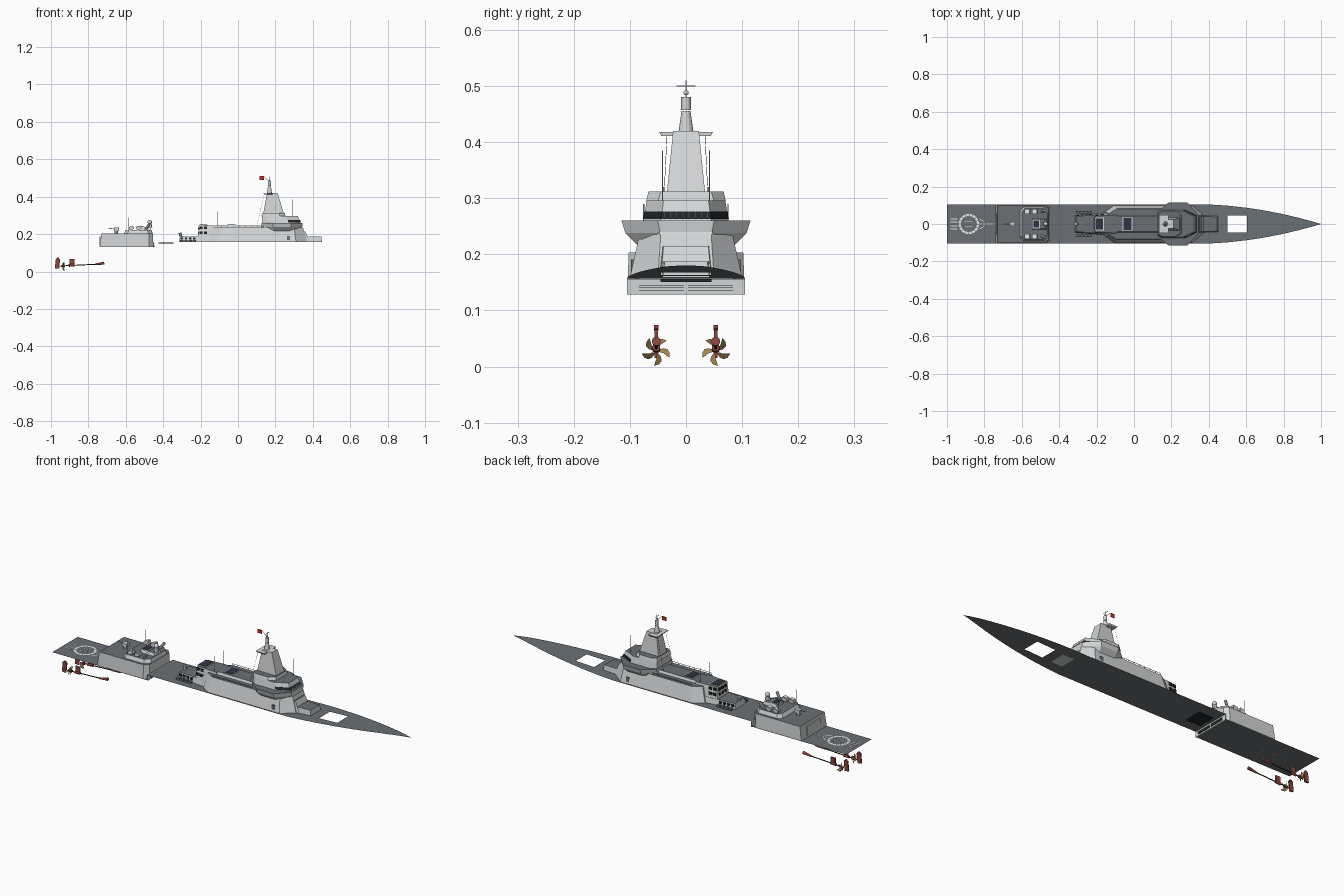
import bpy, bmesh, math
from mathutils import Vector, Matrix

cube = bpy.data.objects.get("Cube")
if cube:
    bpy.data.objects.remove(cube, do_unlink=True)


def material(name, r, g, b):
    m = bpy.data.materials.new(name)
    m.use_nodes = True
    m.diffuse_color = (r, g, b, 1)
    m.node_tree.nodes["Principled BSDF"].inputs["Base Color"].default_value = (r, g, b, 1)
    return m


GREY = material("hull grey", .65, .67, .68)
DECK = material("deck grey", .145, .163, .178)
DARK = material("window black", .015, .018, .022)
NAVY = material("hatch navy", .03, .035, .06)
WHITE = material("marking white", .8, .8, .8)
RED = material("underwater red", .26, .06, .05)
GOLD = material("propeller bronze", .38, .25, .09)
FLAG = material("flag red", .5, .03, .02)


def finish(name, bm, *mats, closed=True):
    if closed:
        bmesh.ops.recalc_face_normals(bm, faces=bm.faces)
    mesh = bpy.data.meshes.new(name)
    bm.to_mesh(mesh)
    bm.free()
    for m in mats:
        mesh.materials.append(m)
    ob = bpy.data.objects.new(name, mesh)
    bpy.context.collection.objects.link(ob)
    return ob


def tier(name, low, z0, high, z1, wall=GREY, roof=DECK):
    """Tapered storey from half outlines mirrored across the centreline."""
    bm = bmesh.new()
    rings = []
    for half, z in ((low, z0), (high, z1)):
        pts = half + [(x, -y) for x, y in reversed(half)]
        rings.append([bm.verts.new((x, y, z)) for x, y in pts])
    a, b = rings
    n = len(a)
    bm.faces.new(a)
    bm.faces.new(b).material_index = 1
    for i in range(n):
        bm.faces.new((a[i], a[(i + 1) % n], b[(i + 1) % n], b[i]))
    return finish(name, bm, wall, roof)


def box(name, centre, size, mat, tilt=0):
    bm = bmesh.new()
    bmesh.ops.create_cube(bm, size=1)
    bm.transform(Matrix.Translation(centre) @ Matrix.Rotation(tilt, 4, "Y")
                 @ Matrix.Diagonal((*size, 1)))
    return finish(name, bm, mat)


def sheet(name, points, z, mat):
    bm = bmesh.new()
    bm.faces.new([bm.verts.new((x, y, z)) for x, y in points])
    return finish(name, bm, mat, closed=False)


def rod(name, start, end, r0, mat, r1=None, sides=8):
    a, b = Vector(start), Vector(end)
    bm = bmesh.new()
    bmesh.ops.create_cone(bm, cap_ends=True, segments=sides, radius1=r0,
                          radius2=r0 if r1 is None else r1, depth=(b - a).length)
    turn = (b - a).to_track_quat("Z", "Y").to_matrix().to_4x4()
    bm.transform(Matrix.Translation((a + b) / 2) @ turn)
    return finish(name, bm, mat)


def ball(name, centre, r, mat):
    bm = bmesh.new()
    bmesh.ops.create_uvsphere(bm, u_segments=12, v_segments=8, radius=r)
    bm.transform(Matrix.Translation(centre))
    finish(name, bm, mat).data.shade_smooth()


def lerp(a, b, t, grow=0):
    return [(p[0] + (q[0] - p[0]) * t + grow, p[1] + (q[1] - p[1]) * t + grow)
            for p, q in zip(a, b)]


def hatch(x, z, length, width):
    box("hatch_frame", (x, 0, z + .001), (length + .01, width + .01, .002), GREY)
    box("roof_hatch", (x, 0, z + .002), (length, width, .004), NAVY)


# Main deck sheet with rising bow and a square gun opening
bm = bmesh.new()
stations = [-.45, 0, .35, .43, .5, .605] + [.64 + .02 * i for i in range(19)]
rows = []
for x in stations:
    t = max(0, (x - .35) / .65)
    w = max(.0005, .105 * (1 - t ** 1.85))
    inner = min(.045, w * .8)
    z = .157 + .027 * t - .006 * t ** 12
    rows.append([bm.verts.new((x, y, z)) for y in (-w, -inner, inner, w)])
for x, a, b in zip(stations, rows, rows[1:]):
    for j in range(3):
        if not (j == 1 and x == .5):
            bm.faces.new((a[j], b[j], b[j + 1], a[j + 1]))
finish("main_deck", bm, DECK, closed=False)
box("keel_hatch", (-.385, 0, .1535), (.08, .09, .005), DARK)

# Lower flight deck and the ribbed bulkhead at the step
sheet("flight_deck", [(-1, -.105), (-.45, -.105), (-.45, .105), (-1, .105)], .13, DECK)
box("step_bulkhead", (-.451, 0, .142), (.004, .21, .028), GREY)
for s in (-1, 1):
    for z in (.135, .14, .145):
        box("bulkhead_rib", (-.447, s * .044, z), (.005, .08, .001), DECK)

# Flight deck markings
for i in range(16):
    a0 = math.tau * i / 16
    arc = [(r, a0 + s) for r, s in ((.043, 0), (.055, 0), (.055, .33), (.043, .33))]
    sheet("landing_circle_dash",
          [(-.883 + r * math.cos(a), r * math.sin(a)) for r, a in arc], .131, WHITE)
for i in range(5):
    box("centre_dash", (-.82 + .02 * i, 0, .1305), (.014, .003, .001), WHITE)
for s in (-1, 1):
    box("touchdown_bar", (-.883, s * .012, .1305), (.04, .003, .001), WHITE)
    for y in (.01, .026):
        box("stern_bar", (-.963, s * y, .1305), (.036, .005, .001), WHITE)
    sheet("guide_line", [(-.825, s * .024), (-.80, s * .01), (-.80, s * .014), (-.825, s * .028)],
          .131, WHITE)

# Hangar and its raised forward deckhouse
tier("hangar", [(-.74, .105), (-.475, .105), (-.452, .085)], .131,
     [(-.73, .102), (-.475, .102), (-.455, .082)], .203)
tier("hangar_upper", [(-.61, .07), (-.59, .09), (-.48, .09), (-.457, .065)], .203,
     [(-.60, .065), (-.585, .083), (-.485, .083), (-.462, .06)], .222)
tier("hangar_tower", [(-.54, .03), (-.465, .03)], .222, [(-.545, .027), (-.47, .024)], .238)
hatch(-.523, .238, .03, .04)
box("hangar_door", (-.737, 0, .163), (.006, .11, .05), GREY)
rod("director_stand", (-.472, 0, .236), (-.472, 0, .26), .014, GREY, .009)
ball("director_dome", (-.472, 0, .264), .012, GREY)
rod("aft_gun_base", (-.65, 0, .203), (-.65, 0, .216), .009, GREY)
box("aft_gun_house", (-.65, 0, .225), (.028, .022, .018), GREY)
rod("aft_gun_barrel", (-.66, 0, .227), (-.695, 0, .232), .002, GREY)
for s in (-1, 1):
    for x in (-.57, -.53):
        box("launcher_canister", (x, s * .066, .232), (.026, .026, .016), GREY, -.25)
        box("canister_lid", (x, s * .066, .2415), (.018, .018, .003), WHITE, -.25)
    rod("decoy_launcher", (-.495, s * .065, .222), (-.475, s * .072, .252), .007, GREY)
    rod("hangar_aerial", (-.585, s * .075, .22), (-.585, s * .075, .29), .0012, GREY, sides=5)

# Small aft deckhouse and funnel block
tier("aft_low_house", [(-.315, .045), (-.14, .06)], .1585, [(-.31, .04), (-.14, .055)], .187)
tier("funnel_block", [(-.22, .05), (-.09, .065)], .1585, [(-.205, .042), (-.09, .05)], .247)
hatch(-.185, .247, .04, .06)
for s in (-1, 1):
    for i in range(4):
        x = -.30 + .022 * i
        y = s * (.0455 + .0018 * i)
        box("low_house_vent", (x, y, .176), (.013, .006, .011), DARK)
        box("deck_locker", (x, s * .062, .164), (.018, .014, .011), DECK)
    for z in (.208, .234):
        for i in range(2):
            box("funnel_louvre", (-.198 + .024 * i, s * (.0465 + (.225 - z) * .08 + .001 * i), z),
                (.017, .006, .014), DARK)
for y in (-.024, 0, .024):
    for z in (.205, .23):
        box("aft_window", (-.211, y, z), (.008, .013, .012), DARK)
rod("deck_crane", (-.305, 0, .185), (-.31, 0, .207), .008, GREY)

# Long midships house
tier("midships_house", [(-.155, .065), (-.105, .1), (.31, .1), (.37, .05)], .1585,
     [(-.135, .055), (-.09, .083), (.30, .083), (.347, .045)], .235)
tier("midships_roof_house", [(-.1, .045), (.14, .045)], .235,
     [(-.095, .04), (.14, .04)], .247)
hatch(-.035, .247, .042, .062)
tier("forward_box", [(.33, .045), (.45, .042)], .1585, [(.33, .042), (.445, .038)], .187)
tier("forward_step", [(.33, .05), (.385, .045)], .1585, [(.33, .045), (.36, .04)], .215)
for s in (-1, 1):
    rod("roof_rail", (-.09, s * .081, .243), (.14, s * .081, .243), .0012, GREY, sides=5)
    for i in range(8):
        box("rail_post", (-.09 + .032 * i, s * .081, .239), (.002, .002, .01), GREY)
    box("side_door", (.27, s * .095, .176), (.016, .006, .03), DECK)

# Bridge with overhanging wings, flush at the front
wing_foot = [(.14, .06), (.195, .083), (.275, .083), (.340, .043)]
wing_mid = [(.13, .063), (.187, .108), (.283, .108), (.343, .046)]
wing_top = [(.125, .065), (.185, .115), (.285, .115), (.345, .05)]
tier("bridge_wing_flare", wing_foot, .213, wing_mid, .238)
tier("bridge_wing_bulwark", wing_mid, .238, wing_top, .26)
low = [(.125, .06), (.15, .08), (.275, .08), (.345, .048)]
high = [(.13, .055), (.155, .07), (.26, .07), (.32, .04)]
tier("bridge", low, .235, high, .296)
tier("bridge_windows", lerp(low, high, .46, .001)[2:], .263,
     lerp(low, high, .67, .001)[2:], .276, DARK, DARK)
for i in range(8):
    box("window_mullion", (.3325, -.0385 + .011 * i, .2695), (.005, .0018, .013), GREY, -.4)
tier("bridge_top_house", [(.125, .056), (.15, .071), (.225, .071), (.255, .05)], .294,
     [(.13, .055), (.15, .067), (.22, .067), (.25, .045)], .312)

# Mast tower
tier("mast_tower", [(.135, .034), (.245, .034)], .31, [(.155, .023), (.212, .023)], .42, roof=GREY)
tier("mast_platform", [(.14, .044), (.185, .044)], .411, [(.135, .048), (.185, .048)], .418,
     roof=GREY)
rod("upper_mast", (.168, 0, .42), (.168, 0, .455), .013, GREY, .008, 12)
rod("mast_drum", (.168, 0, .457), (.168, 0, .48), .0085, GREY, sides=12)
ball("mast_ball", (.168, 0, .488), .0045, GREY)
rod("mast_pin", (.168, 0, .48), (.168, 0, .508), .0012, GREY, sides=6)
rod("mast_yard", (.168, -.017, .5), (.168, .017, .5), .0012, GREY, sides=6)
rod("flag_gaff", (.168, 0, .48), (.14, 0, .508), .001, GREY, sides=5)
box("ensign", (.126, 0, .5), (.024, .002, .02), FLAG)
for s in (-1, 1):
    rod("stay_wire", (.14, s * .034, .41), (.10, s * .042, .245), .0004, DARK, sides=4)
    rod("bridge_aerial", (.29, s * .042, .295), (.29, s * .042, .385), .0007, GREY, sides=5)
    rod("roof_aerial", (-.11, s * .04, .24), (-.11, s * .04, .32), .001, GREY, sides=5)

# Shafts, propellers, struts and rudders
for s in (-1, 1):
    y = s * .053
    rod("propeller_shaft", (-.94, y, .03), (-.73, y, .04), .0025, DARK)
    rod("shaft_boss", (-.765, y, .038), (-.715, y, .045), .004, RED, .008, 12)
    rod("shaft_bearing", (-.905, y, .032), (-.875, y, .034), .007, RED, sides=12)
    box("shaft_strut", (-.888, y, .05), (.026, .006, .032), RED)
    rod("propeller_hub", (-.925, y, .031), (-.948, y, .028), .0075, RED, .004, 12)
    box("rudder", (-.965, y, .042), (.023, .006, .052), RED, .1)
    box("rudder_stock", (-.963, y, .069), (.01, .008, .01), RED)
    for i in range(5):
        bm = bmesh.new()
        blade = [(.005, -.3), (.013, -.3), (.02, -.1), (.024, .2), (.0265, .55),
                 (.02, .5), (.013, .35), (.007, .4)]
        turn = math.tau * i / 5 - math.pi / 2 - .4
        bm.faces.new([bm.verts.new((-.935 + .015 * a, y + s * r * math.cos(a + turn),
                                    .0275 + r * math.sin(a + turn))) for r, a in blade])
        finish("propeller_blade", bm, GOLD, closed=False)
